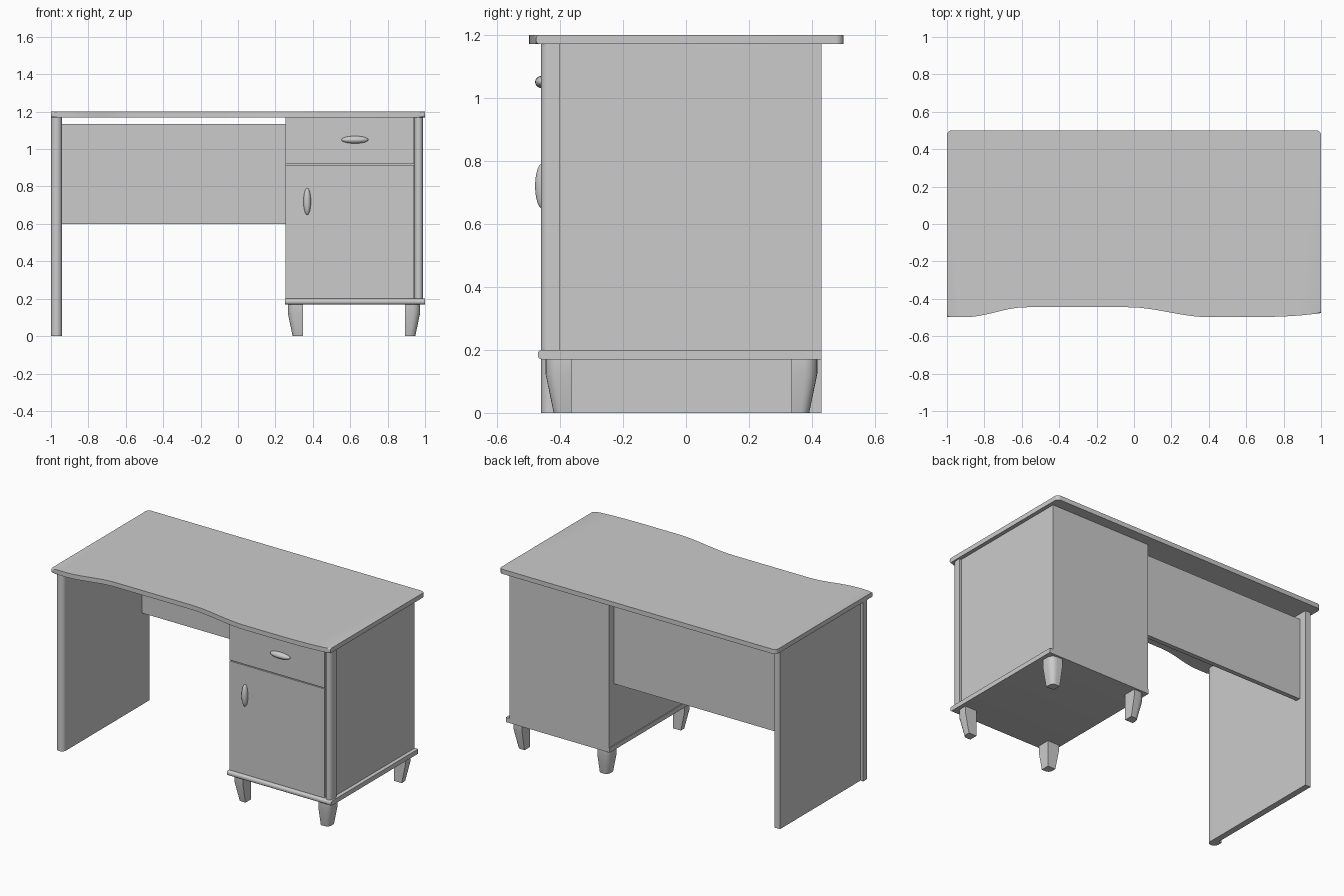
import bpy, bmesh, math
from mathutils import Matrix

cube = bpy.data.objects.get("Cube")
if cube:
    bpy.data.objects.remove(cube, do_unlink=True)

# One grey finish for the whole desk
grey = bpy.data.materials.new("light grey")
grey.use_nodes = True
grey.diffuse_color = (0.6, 0.6, 0.6, 1)
grey.node_tree.nodes["Principled BSDF"].inputs["Base Color"].default_value = (0.6, 0.6, 0.6, 1)


def finish(name, bm, smooth=False):
    bmesh.ops.recalc_face_normals(bm, faces=bm.faces)
    mesh = bpy.data.meshes.new(name)
    bm.to_mesh(mesh)
    bm.free()
    mesh.materials.append(grey)
    obj = bpy.data.objects.new(name, mesh)
    bpy.context.collection.objects.link(obj)
    if smooth:
        bpy.ops.object.select_all(action='DESELECT')
        obj.select_set(True)
        bpy.context.view_layer.objects.active = obj
        bpy.ops.object.shade_smooth_by_angle(angle=math.radians(35))
    return obj


def loft(bm, rings):
    """Skin a stack of (outline, height) rings and cap both ends."""
    loops = [[bm.verts.new((x, y, z)) for x, y in pts] for pts, z in rings]
    n = len(loops[0])
    for a, b in zip(loops, loops[1:]):
        for i in range(n):
            j = (i + 1) % n
            bm.faces.new((a[i], a[j], b[j], b[i]))
    bm.faces.new(loops[0][::-1])
    bm.faces.new(loops[-1])


def box(name, x0, x1, y0, y1, z0, z1):
    bm = bmesh.new()
    loft(bm, [([(x0, y0), (x1, y0), (x1, y1), (x0, y1)], z) for z in (z0, z1)])
    return finish(name, bm)


def arc(cx, cy, rx, ry, start, end, steps=6):
    angles = [math.radians(start + (end - start) * i / steps) for i in range(steps + 1)]
    return [(cx + rx * math.cos(a), cy + ry * math.sin(a)) for a in angles]


def bevel_front(bm, limit, width):
    """Round the horizontal edges along the front."""
    edges = [e for e in bm.edges
             if all(v.co.y < limit for v in e.verts)
             and abs(e.verts[0].co.z - e.verts[1].co.z) < 1e-5]
    bmesh.ops.bevel(bm, geom=edges, offset=width, segments=4, profile=0.5, affect='EDGES')


def ease(x, a, b):
    t = min(max((x - a) / (b - a), 0), 1)
    return t * t * (3 - 2 * t)


def front_edge(x):
    """Wavy front line of the top: a shallow bay above the knee space."""
    bay = ease(x, -0.9, -0.58) - ease(x, -0.03, 0.4)
    tail = max(x - 0.55, 0) / 0.45
    return -0.498 + 0.053 * bay + 0.022 * tail ** 3


# Table top
steps = 60
outline = [(-1 + 2 * i / steps, front_edge(-1 + 2 * i / steps)) for i in range(steps + 1)]
outline += arc(0.975, 0.475, 0.025, 0.025, 0, 90) + arc(-0.975, 0.475, 0.025, 0.025, 90, 180)
bm = bmesh.new()
loft(bm, [(outline, 1.17), (outline, 1.2)])
bevel_front(bm, -0.4, 0.013)
finish("table_top", bm, True)


# Rounded posts on the front edges of both sides
def post(name, x0, x1, z0):
    pts = arc((x0 + x1) / 2, -0.43, (x1 - x0) / 2, 0.03, 180, 360, 10) + [(x1, -0.4), (x0, -0.4)]
    bm = bmesh.new()
    loft(bm, [(pts, z0), (pts, 1.17)])
    finish(name, bm, True)


post("right_front_post", -1.0, -0.94, 0)
post("left_front_post", 0.943, 0.99, 0.2)

# Right side panel and back panel of the knee space
box("right_side_panel", -0.98, -0.94, -0.4, 0.43, 0, 1.17)
box("knee_back_panel", -0.94, 0.255, 0.35, 0.38, 0.6, 1.135)

# Cabinet
box("cabinet_body", 0.255, 0.943, -0.43, 0.43, 0.2, 1.17)
box("left_side_panel", 0.943, 0.975, -0.4, 0.43, 0.2, 1.17)
box("cabinet_door", 0.255, 0.941, -0.453, -0.43, 0.202, 0.914)
box("cabinet_drawer", 0.255, 0.941, -0.453, -0.43, 0.92, 1.168)

# Cabinet base with a rounded front
base = [(0.25, -0.47), (1, -0.47), (1, 0.43), (0.25, 0.43)]
bm = bmesh.new()
loft(bm, [(base, 0.17), (base, 0.2)])
bevel_front(bm, -0.4, 0.012)
finish("cabinet_base", bm, True)

# Oval handles
for name, x, z, rx, rz in (("drawer_handle", 0.625, 1.05, 0.072, 0.02),
                           ("door_handle", 0.37, 0.72, 0.02, 0.072)):
    bm = bmesh.new()
    bmesh.ops.create_uvsphere(bm, u_segments=20, v_segments=12, radius=1)
    bmesh.ops.transform(bm, verts=bm.verts,
                        matrix=Matrix.Translation((x, -0.456, z)) @ Matrix.Diagonal((rx, 0.023, rz, 1)))
    finish(name, bm, True)


# Tapered legs: square inner corner, rounded outer corner
def leg(name, x, y, sx, sy):
    def ring(size):
        r = size * 0.5
        shape = [(0, 0), (size, 0)] + arc(size - r, size - r, r, r, 0, 90, 5) + [(0, size)]
        return [(x + sx * u, y + sy * v) for u, v in shape]
    bm = bmesh.new()
    loft(bm, [(ring(0.056), 0), (ring(0.082), 0.125), (ring(0.082), 0.17)])
    finish(name, bm, True)


for side, x, sx in (("right", 0.348, -1), ("left", 0.892, 1)):
    for end, y, sy in (("front", -0.364, -1), ("back", 0.335, 1)):
        leg(f"{end}_{side}_leg", x, y, sx, sy)
